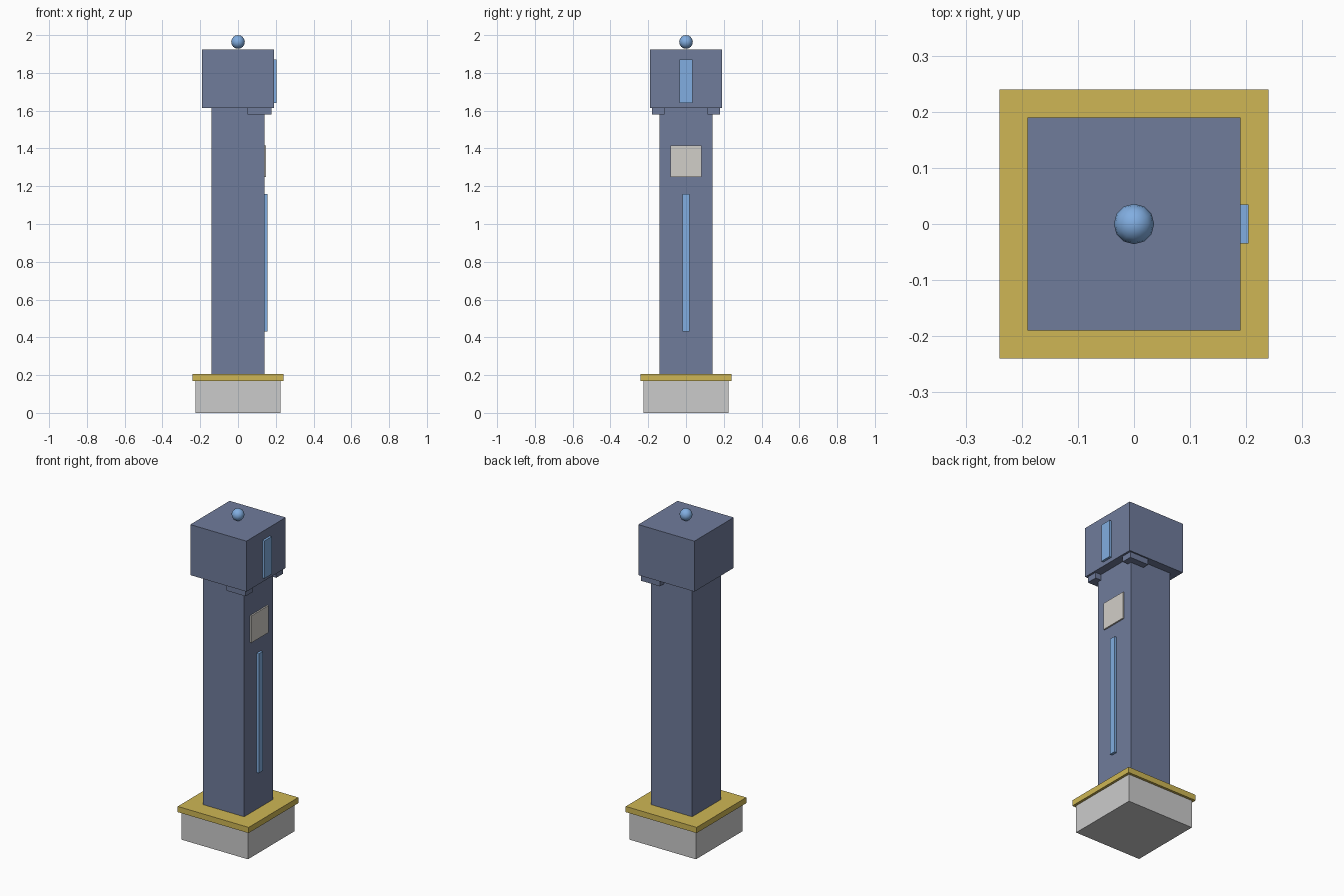
import bpy
import bmesh
from mathutils import Matrix

if "Cube" in bpy.data.objects:
    bpy.data.objects.remove(bpy.data.objects["Cube"])


def material(name, rgb):
    m = bpy.data.materials.new(name)
    m.diffuse_color = (*rgb, 1.0)
    m.use_nodes = True
    m.node_tree.nodes["Principled BSDF"].inputs["Base Color"].default_value = m.diffuse_color
    return m


slate = material("slate_blue", (0.16, 0.20, 0.33))
gold = material("gold", (0.62, 0.47, 0.09))
light = material("light_blue", (0.22, 0.42, 0.75))
ivory = material("ivory", (0.64, 0.62, 0.58))


def add(name, bm, mat):
    mesh = bpy.data.meshes.new(name)
    bm.to_mesh(mesh)
    bm.free()
    obj = bpy.data.objects.new(name, mesh)
    bpy.context.collection.objects.link(obj)
    if mat:
        mesh.materials.append(mat)
    return obj


def box(name, x, y, z, mat=None):
    """Box spanning the (min, max) pairs x, y and z."""
    spans = (x, y, z)
    bm = bmesh.new()
    bmesh.ops.create_cube(bm, size=1.0)
    centre = [(a + b) / 2 for a, b in spans]
    size = [b - a for a, b in spans]
    bmesh.ops.scale(bm, vec=size, verts=bm.verts)
    bmesh.ops.translate(bm, vec=centre, verts=bm.verts)
    return add(name, bm, mat)


def square(name, half, z, mat=None):
    return box(name, (-half, half), (-half, half), z, mat)


# Pedestal, trim plate, shaft and head
square("base", 0.225, (0.0, 0.17), None)
square("base_trim", 0.24, (0.17, 0.205), gold)
square("column", 0.14, (0.205, 1.615), slate)
square("head", 0.19, (1.615, 1.924), slate)

# Pair of brackets under the head
for side, label in ((-1, "front"), (1, "back")):
    box("bracket_" + label, (0.05, 0.178),
        tuple(sorted((side * 0.115, side * 0.181))), (1.58, 1.615), slate)

# Panels on the right face
box("light_strip", (0.14, 0.155), (-0.019, 0.019), (0.43, 1.16), light)
box("name_plate", (0.14, 0.149), (-0.083, 0.083), (1.25, 1.415), ivory)
box("head_light", (0.19, 0.204), (-0.035, 0.035), (1.64, 1.87), light)

# Beacon ball on top
bm = bmesh.new()
bmesh.ops.create_uvsphere(bm, u_segments=12, v_segments=8, radius=0.036,
                          matrix=Matrix.Translation((0, 0, 1.964)))
for f in bm.faces:
    f.smooth = True
add("beacon", bm, light)
